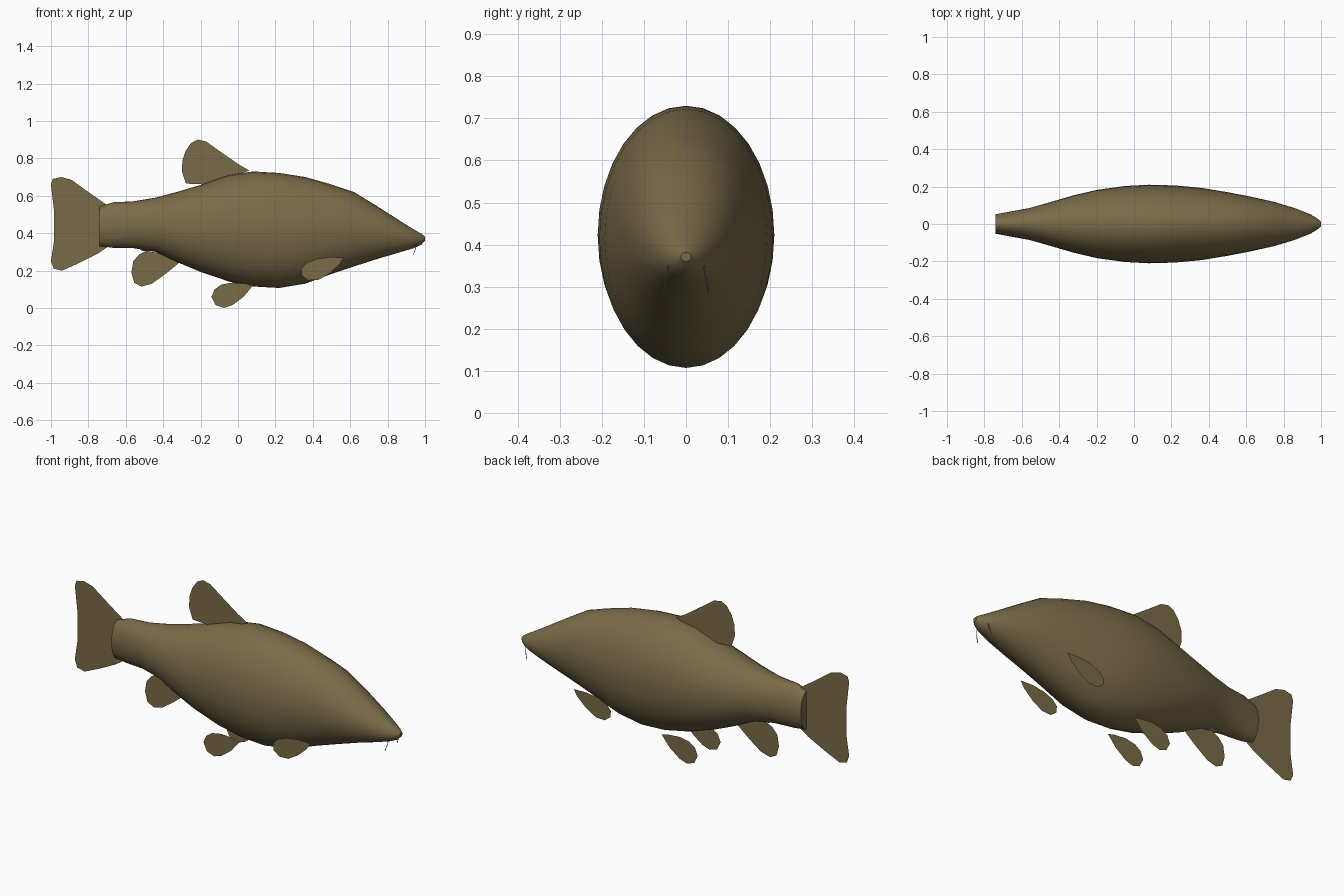
import bpy, bmesh, math


def material(name, rgb):
    m = bpy.data.materials.new(name)
    m.diffuse_color = (*rgb, 1)
    return m


olive = material("olive brown", (0.195, 0.146, 0.066))
grey = material("grey", (0.22, 0.22, 0.22))


def finish(bm, name, mat):
    me = bpy.data.meshes.new(name)
    bm.to_mesh(me)
    bm.free()
    me.materials.append(mat)
    ob = bpy.data.objects.new(name, me)
    bpy.context.collection.objects.link(ob)
    return ob


def fin(name, outline, y=0.0):
    """Flat upright sheet from an x/z outline."""
    bm = bmesh.new()
    bm.faces.new([bm.verts.new((x, y, z)) for x, z in outline])
    bmesh.ops.triangulate(bm, faces=bm.faces[:])
    return finish(bm, name, olive)


# Body: lofted ellipses (x, bottom, top, half width)
SECTIONS = [
    (-0.74, 0.33, 0.54, 0.052), (-0.67, 0.322, 0.565, 0.065),
    (-0.56, 0.32, 0.57, 0.085), (-0.44, 0.30, 0.59, 0.119),
    (-0.32, 0.243, 0.622, 0.154), (-0.20, 0.193, 0.658, 0.182),
    (-0.05, 0.142, 0.71, 0.203), (0.08, 0.115, 0.73, 0.21),
    (0.22, 0.107, 0.722, 0.206), (0.36, 0.13, 0.70, 0.193),
    (0.50, 0.182, 0.66, 0.170), (0.62, 0.222, 0.62, 0.147),
    (0.75, 0.264, 0.54, 0.118), (0.86, 0.296, 0.47, 0.085),
    (0.94, 0.32, 0.42, 0.053), (0.98, 0.338, 0.397, 0.030),
    (1.00, 0.36, 0.382, 0.012),
]
SIDES = 32
bm = bmesh.new()
rings = []
for x, lo, hi, w in SECTIONS:
    ring = []
    for i in range(SIDES):
        a = math.tau * i / SIDES
        ring.append(bm.verts.new((x, w * math.sin(a), (lo + hi) / 2 + (hi - lo) / 2 * math.cos(a))))
    rings.append(ring)
for r0, r1 in zip(rings, rings[1:]):
    for i in range(SIDES):
        j = (i + 1) % SIDES
        bm.faces.new((r0[i], r1[i], r1[j], r0[j])).smooth = True
bm.faces.new(rings[0])
bm.faces.new(rings[-1])
bmesh.ops.recalc_face_normals(bm, faces=bm.faces[:])
finish(bm, "body", olive)

# Fins on the centre line
fin("dorsal_fin", [(0.06, 0.735), (0.0, 0.77), (-0.10, 0.84), (-0.17, 0.89), (-0.215, 0.90),
                   (-0.25, 0.883), (-0.28, 0.84), (-0.297, 0.79), (-0.30, 0.73), (-0.278, 0.665),
                   (-0.16, 0.66), (-0.03, 0.70)])
fin("tail_fin", [(-0.70, 0.55), (-0.80, 0.62), (-0.89, 0.685), (-0.945, 0.70), (-0.99, 0.69),
                 (-1.0, 0.66), (-0.985, 0.53), (-0.975, 0.43), (-0.985, 0.35), (-1.0, 0.25),
                 (-0.985, 0.21), (-0.94, 0.20), (-0.85, 0.24), (-0.75, 0.29), (-0.70, 0.325)])
fin("anal_fin", [(-0.31, 0.245), (-0.39, 0.18), (-0.46, 0.13), (-0.515, 0.115), (-0.555, 0.135),
                 (-0.57, 0.19), (-0.56, 0.25), (-0.53, 0.285), (-0.49, 0.305), (-0.43, 0.295)])

# Paired fins and barbels on both sides
PELVIC = [(0.08, 0.12), (0.03, 0.06), (-0.03, 0.015), (-0.075, 0.0), (-0.12, 0.015),
          (-0.142, 0.06), (-0.125, 0.10), (-0.09, 0.125), (-0.03, 0.136), (0.04, 0.13)]
PECTORAL = [(0.565, 0.27), (0.545, 0.235), (0.49, 0.185), (0.43, 0.15), (0.375, 0.148),
            (0.34, 0.175), (0.338, 0.21), (0.365, 0.24), (0.42, 0.262), (0.49, 0.272)]
for side, s in (("left", 1), ("right", -1)):
    fin("pelvic_fin_" + side, PELVIC, 0.10 * s)
    fin("pectoral_fin_" + side, PECTORAL, 0.175 * s)
    bm = bmesh.new()
    rows = []
    for x, y, z in ((0.952, 0.042, 0.35), (0.95, 0.046, 0.325), (0.945, 0.05, 0.305), (0.938, 0.053, 0.287)):
        rows.append([bm.verts.new((x + 0.0018 * math.cos(k * math.tau / 5),
                                   y * s + 0.0018 * math.sin(k * math.tau / 5), z)) for k in range(5)])
    for a, b in zip(rows, rows[1:]):
        for k in range(5):
            bm.faces.new((a[k], a[(k + 1) % 5], b[(k + 1) % 5], b[k]))
    bm.faces.new(rows[0])
    bm.faces.new(rows[-1])
    bmesh.ops.recalc_face_normals(bm, faces=bm.faces[:])
    finish(bm, "barbel_" + side, grey)

# Small grey vent under the tail root
bm = bmesh.new()
bmesh.ops.create_uvsphere(bm, u_segments=12, v_segments=6, radius=1)
for v in bm.verts:
    v.co = (-0.49 + 0.035 * v.co.x, 0.02 * v.co.y, 0.314 + 0.010 * v.co.z)
finish(bm, "vent", grey)
